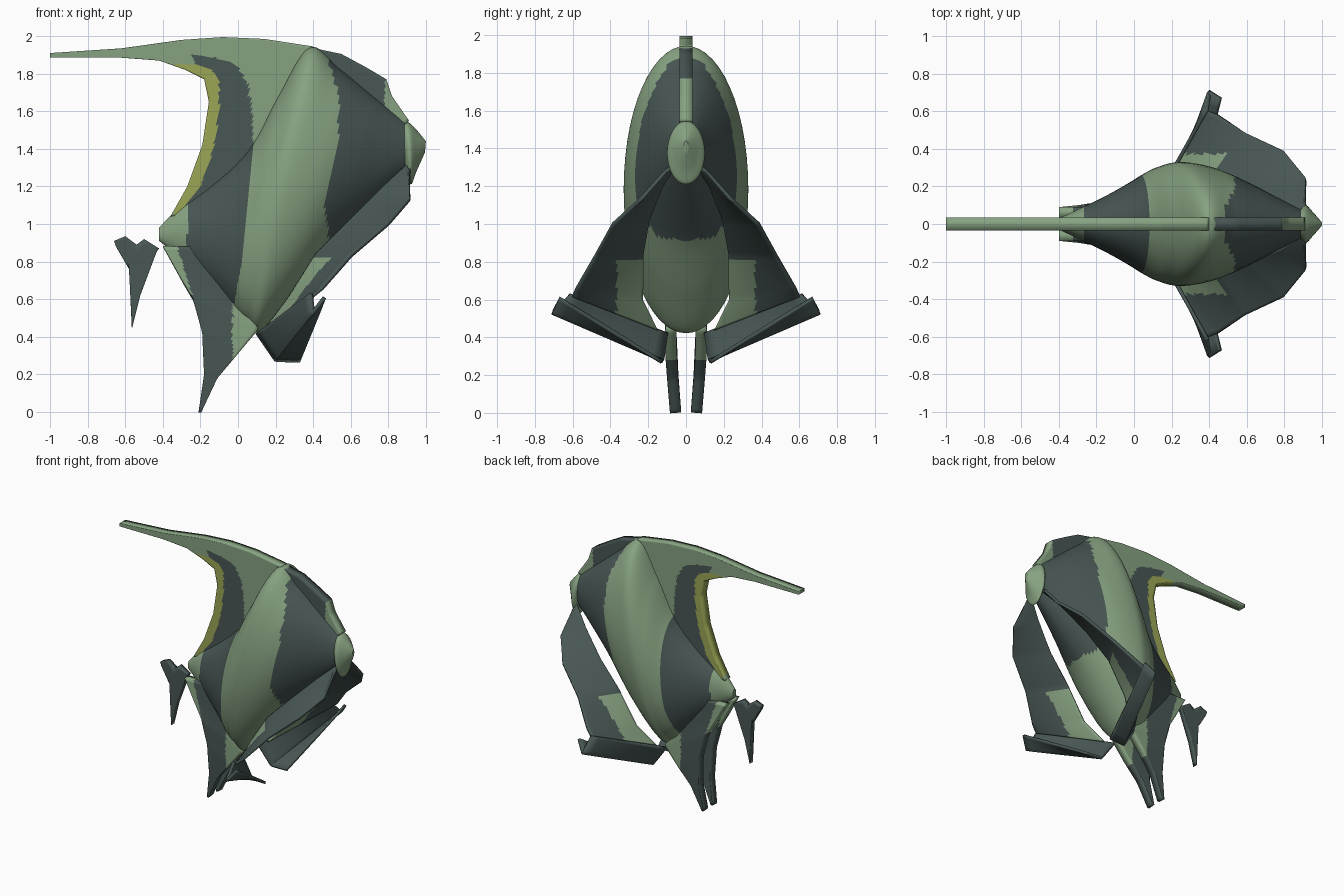
import bpy, bmesh, math
from mathutils import Vector

cube = bpy.data.objects.get("Cube")
if cube:
    bpy.data.objects.remove(cube)


def material(name, rgb):
    m = bpy.data.materials.new(name)
    m.use_nodes = True
    colour = (*rgb, 1)
    m.diffuse_color = colour
    bsdf = m.node_tree.nodes["Principled BSDF"]
    bsdf.inputs["Base Color"].default_value = colour
    bsdf.inputs["Roughness"].default_value = 0.8
    return m


MATS = [material("pale_green", (0.24, 0.36, 0.22)),
        material("dark_slate", (0.065, 0.095, 0.09)),
        material("olive_yellow", (0.33, 0.38, 0.09))]
PALE, DARK, YELLOW = range(3)


def resample(points, count, smooth=False):
    """Walk through control points, linear or Catmull-Rom."""
    pts = [Vector(p) for p in points]
    result = []
    last = len(pts) - 1
    for i in range(count + 1):
        s = i / count * last
        k = min(int(s), last - 1)
        t = s - k
        a, b = pts[k], pts[k + 1]
        if smooth:
            before, after = pts[max(k - 1, 0)], pts[min(k + 2, last)]
            ta, tb = (b - before) / 2, (after - a) / 2
            result.append(a * (2*t**3 - 3*t*t + 1) + ta * (t**3 - 2*t*t + t)
                          + b * (3*t*t - 2*t**3) + tb * (t**3 - t*t))
        else:
            result.append(a.lerp(b, t))
    return result


def edge_at(z, table):
    """Stripe boundary: x at height z from (z, x) pairs."""
    if z <= table[0][0]:
        return table[0][1]
    for (z0, x0), (z1, x1) in zip(table, table[1:]):
        if z <= z1:
            return x0 + (x1 - x0) * (z - z0) / (z1 - z0)
    return table[-1][1]


def make(name, rows, rule, closed=False):
    """Skin rows of points, then colour faces by rule."""
    bm = bmesh.new()
    grid = [[bm.verts.new(p) for p in row] for row in rows]
    for r0, r1 in zip(grid, grid[1:]):
        n = len(r0)
        for j in range(n if closed else n - 1):
            k = (j + 1) % n
            bm.faces.new((r0[j], r0[k], r1[k], r1[j]))
    if closed:
        bm.faces.new(grid[0])
        bm.faces.new(grid[-1])
    bmesh.ops.recalc_face_normals(bm, faces=bm.faces)
    for f in bm.faces:
        f.material_index = rule(f.calc_center_median())
    mesh = bpy.data.meshes.new(name)
    bm.to_mesh(mesh)
    bm.free()
    for m in MATS:
        mesh.materials.append(m)
    ob = bpy.data.objects.new(name, mesh)
    bpy.context.scene.collection.objects.link(ob)
    bpy.ops.object.select_all(action='DESELECT')
    ob.select_set(True)
    bpy.context.view_layer.objects.active = ob
    bpy.ops.object.shade_smooth_by_angle(angle=math.radians(40))
    return ob


def fin(name, edge_a, edge_b, thick, rule, along=24, across=10, pair=False):
    """Thin sheet stretched between two edges."""
    to3 = lambda p: p if len(p) == 3 else (p[0], 0, p[1])
    a = resample([to3(p) for p in edge_a], along)
    b = resample([to3(p) for p in edge_b], along)
    rows = [[p.lerp(q, j / across) for j in range(across + 1)] for p, q in zip(a, b)]
    ob = make(name, rows, rule)
    solid = ob.modifiers.new("thickness", 'SOLIDIFY')
    solid.thickness = thick
    solid.offset = 0
    if pair:
        mirror = ob.modifiers.new("both_sides", 'MIRROR')
        mirror.use_axis = (False, True, False)
    return ob


# Body: slanted elliptical sections (top x, top z, bottom x, bottom z, half width)
SECTIONS = [(-.42, .98, -.42, .91, .02), (-.32, 1.08, -.31, .82, .07),
            (-.15, 1.2, -.15, .67, .15), (.0, 1.33, -.05, .56, .22),
            (.1, 1.46, .0, .5, .265), (.22, 1.69, .05, .46, .305),
            (.38, 1.94, .12, .43, .33), (.54, 1.83, .29, .62, .3),
            (.7, 1.7, .5, .89, .22), (.8, 1.62, .7, 1.09, .145),
            (.9, 1.54, .89, 1.27, .075)]
BODY_REAR = [(.4, -.05), (.8, .02), (1.2, .06), (1.43, .08), (1.6, .08)]
BODY_FRONT = [(.7, .6), (.85, .58), (.95, .48), (1.1, .46), (1.3, .5),
              (1.45, .53), (1.6, .54), (1.75, .52), (1.87, .48)]


def body_rule(c):
    if c.x < -.27 or c.x > .89:
        return PALE
    if edge_at(c.z, BODY_REAR) < c.x < edge_at(c.z, BODY_FRONT):
        return PALE
    return DARK


def lofted(name, sections, steps, rule, around=56):
    low = resample([(s[2], s[4], s[3]) for s in sections], steps, True)
    high = resample([(s[0], s[4], s[1]) for s in sections], steps, True)
    rows = []
    for p, q in zip(high, low):
        mid, half = (p + q) / 2, (p - q) / 2
        row = []
        for j in range(around):
            a = 2 * math.pi * j / around
            row.append((mid.x + half.x * math.cos(a), p.y * math.sin(a),
                        mid.z + half.z * math.cos(a)))
        rows.append(row)
    return make(name, rows, rule, True)


lofted("body", SECTIONS, 120, body_rule)

# Snout
lofted("snout", [(.87, 1.55, .89, 1.27, .07), (.91, 1.54, .92, 1.21, .1),
                 (.96, 1.49, .95, 1.28, .06), (1.0, 1.44, .995, 1.38, .012)],
       18, lambda c: PALE, 32)

# Dorsal fin with its long trailing tip
STRIPE_REAR = [(1.1, -.28), (1.2, -.2), (1.4, -.13), (1.6, -.1),
               (1.75, -.1), (1.82, -.14), (1.845, -.22), (1.9, -.25)]
STRIPE_FRONT = [(1.08, .05), (1.43, .08), (1.6, .075), (1.75, .05),
                (1.82, .01), (1.86, -.04), (1.885, -.12), (1.905, -.25)]


def dorsal_rule(c):
    rear = edge_at(c.z, STRIPE_REAR)
    if c.x < rear:
        return YELLOW if c.z < 1.85 and c.x > -.34 else PALE
    return DARK if c.x < edge_at(c.z, STRIPE_FRONT) else PALE


fin("dorsal_fin",
    [(-1, 1.885), (-.62, 1.885), (-.42, 1.87), (-.28, 1.82), (-.18, 1.77),
     (-.155, 1.65), (-.19, 1.42), (-.27, 1.2), (-.36, 1.04)],
    [(-1, 1.91), (-.62, 1.935), (-.3, 1.98), (-.08, 1.995), (.14, 1.985),
     (.4, 1.945), (.22, 1.62), (.07, 1.36), (-.25, 1.06)],
    .07, dorsal_rule, 128, 30)

# Crest along the forehead
fin("forehead_crest",
    [(.36, 1.945), (.55, 1.905), (.68, 1.835), (.79, 1.77), (.82, 1.68), (.91, 1.55)],
    [(.36, 1.88), (.52, 1.79), (.62, 1.71), (.7, 1.64), (.76, 1.58), (.86, 1.5)],
    .07, lambda c: PALE if c.x > .78 else DARK, 40, 8)

# Tail fin
fin("tail_fin",
    [(-.66, .91), (-.6, .935), (-.54, .89), (-.5, .92), (-.42, .87)],
    [(-.65, .88), (-.58, .76), (-.565, .44), (-.52, .62), (-.43, .86)],
    .04, lambda c: DARK)


# Paired anal fins below the body
def anal_rule(c):
    rim = c.z > .48 and c.x < -.21 - (c.z - .5) * .3
    return PALE if rim or c.x > -.03 else DARK


fin("anal_fins",
    [(-.4, .06, .88), (-.3, .07, .7), (-.24, .08, .6), (-.19, .08, .42),
     (-.18, .07, .2), (-.21, .055, 0)],
    [(-.25, .06, .88), (-.05, .07, .66), (.11, .08, .44), (.0, .08, .31),
     (-.11, .07, .18), (-.195, .055, 0)],
    .06, anal_rule, 48, 20, True)

# Paired side fins: upper sheet from the throat, lower folded sheet
fin("side_fins_upper",
    [(.91, .1, 1.29), (.915, .24, 1.13), (.8, .385, 1.0), (.6, .48, .83),
     (.45, .58, .66), (.4, .6, .62)],
    [(.9, .06, 1.31), (.78, .13, 1.2), (.6, .2, 1.02), (.42, .23, .84),
     (.27, .23, .6), (.15, .15, .44)],
    .02, lambda c: PALE if c.x < .5 and c.y < .37 and c.z < .82 else DARK, 50, 20, True)
fin("side_fins_lower",
    [(.1, .1, .42), (.2, .12, .275), (.33, .13, .27)],
    [(.39, .61, .63), (.4, .71, .53), (.46, .67, .61)],
    .02, lambda c: DARK, 20, 10, True)
